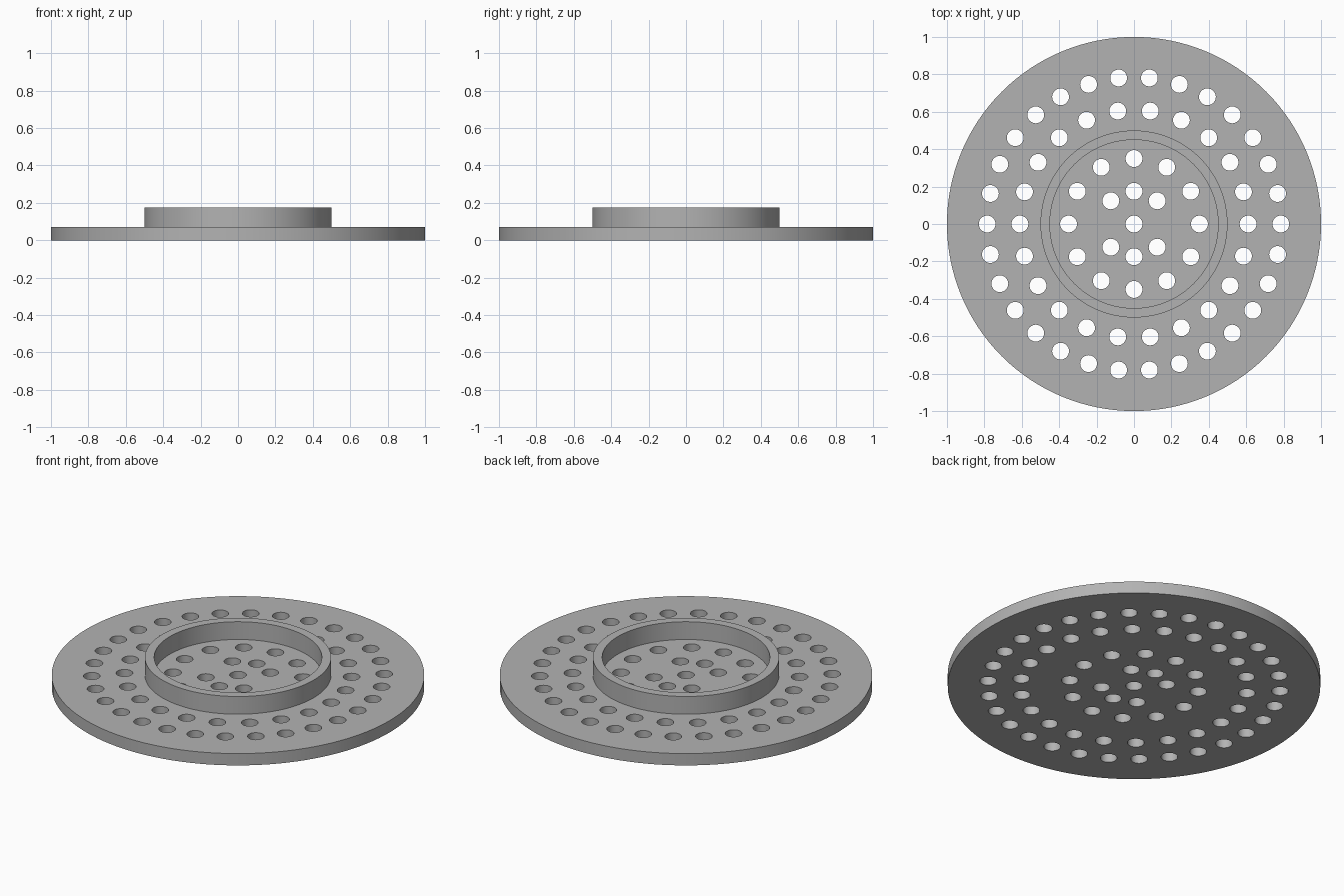
import bpy, bmesh
from math import sin, cos, pi
from mathutils import Matrix

cube = bpy.data.objects.get("Cube")
if cube:
    bpy.data.objects.remove(cube, do_unlink=True)

PLATE_TOP = 0.07
RIM_TOP = 0.175
HOLE_RADIUS = 0.045

grey = bpy.data.materials.new("plain grey")
grey.use_nodes = True
colour = (0.45, 0.45, 0.45, 1)
grey.diffuse_color = colour
grey.node_tree.nodes["Principled BSDF"].inputs["Base Color"].default_value = colour


def new_object(name, bm):
    mesh = bpy.data.meshes.new(name)
    bm.to_mesh(mesh)
    bm.free()
    obj = bpy.data.objects.new(name, mesh)
    mesh.materials.append(grey)
    bpy.context.collection.objects.link(obj)
    return obj


def add_cylinder(bm, radius, bottom, top, sides, x=0, y=0):
    bmesh.ops.create_cone(
        bm, cap_ends=True, segments=sides, radius1=radius, radius2=radius,
        depth=top - bottom,
        matrix=Matrix.Translation((x, y, (bottom + top) / 2)))


def cut(obj, cutter):
    mod = obj.modifiers.new("cut", 'BOOLEAN')
    mod.operation = 'DIFFERENCE'
    mod.solver = 'EXACT'
    mod.object = cutter
    bpy.ops.object.select_all(action='DESELECT')
    bpy.context.view_layer.objects.active = obj
    obj.select_set(True)
    bpy.ops.object.modifier_apply(modifier=mod.name)
    bpy.data.objects.remove(cutter, do_unlink=True)
    bpy.ops.object.shade_smooth_by_angle(angle=pi / 6)


# Round base plate
bm = bmesh.new()
add_cylinder(bm, 1, 0, PLATE_TOP, 128)
plate = new_object("base_plate", bm)

# Drain holes: centre, a six-hole cluster and three even rings
angles = [i * pi / 4 for i in range(8) if i % 4]
holes = [(0, 0)] + [(0.175 * cos(a), 0.175 * sin(a)) for a in angles]
for radius, count in ((0.35, 12), (0.61, 22), (0.785, 30)):
    for i in range(count):
        a = 2 * pi * i / count
        holes.append((radius * cos(a), radius * sin(a)))
bm = bmesh.new()
for x, y in holes:
    add_cylinder(bm, HOLE_RADIUS, -0.1, PLATE_TOP + 0.1, 32, x, y)
cut(plate, new_object("hole_cutter", bm))

# Raised collar
bm = bmesh.new()
add_cylinder(bm, 0.5, PLATE_TOP, RIM_TOP, 96)
collar = new_object("raised_collar", bm)
bm = bmesh.new()
add_cylinder(bm, 0.45, 0, RIM_TOP + 0.1, 96)
cut(collar, new_object("collar_cutter", bm))
